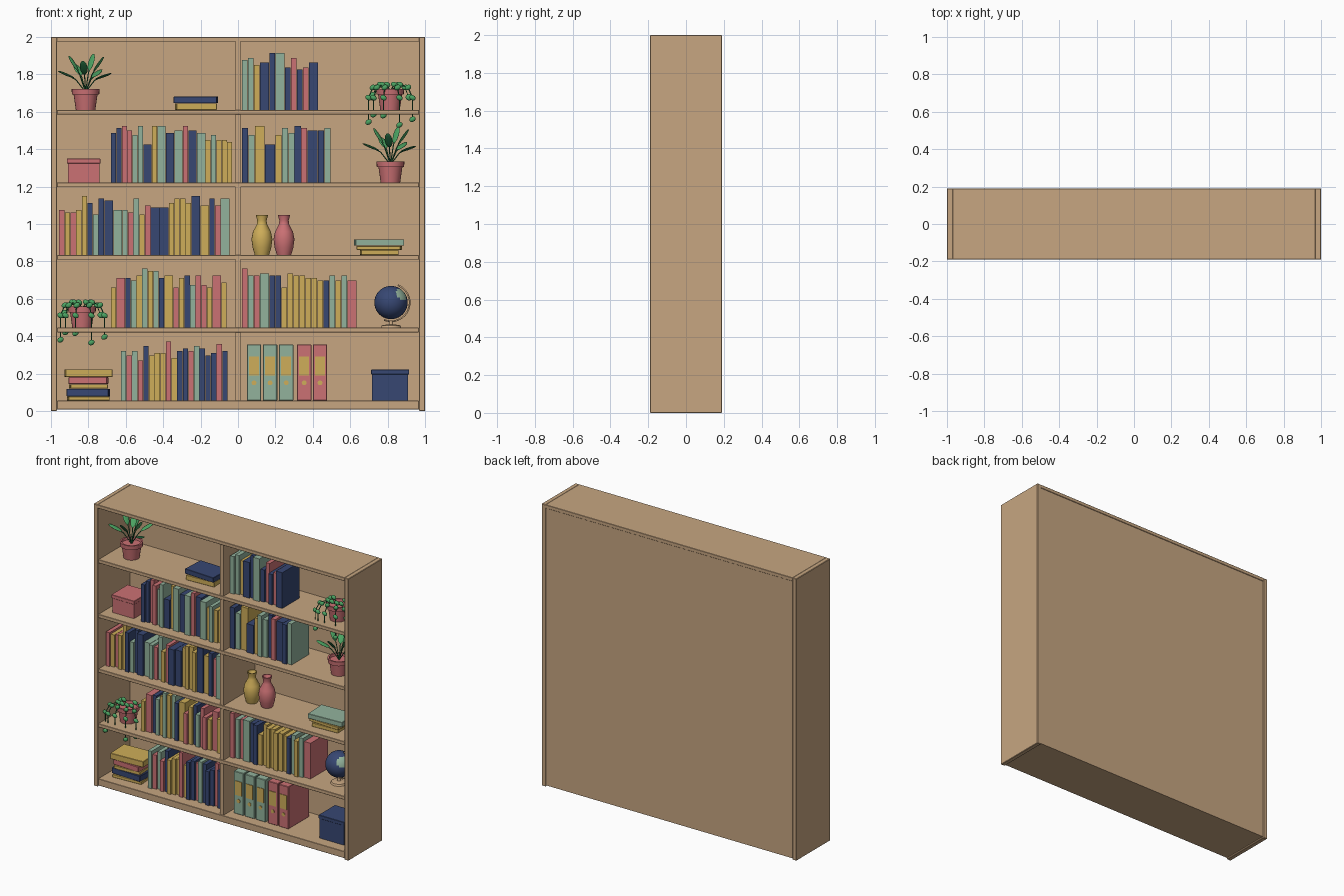
import bpy, bmesh, math
from mathutils import Vector, Matrix, Quaternion

if "Cube" in bpy.data.objects:
    bpy.data.objects.remove(bpy.data.objects["Cube"])


def mat(name, rgb):
    m = bpy.data.materials.new(name)
    m.diffuse_color = (*rgb, 1)
    m.use_nodes = True
    m.node_tree.nodes["Principled BSDF"].inputs["Base Color"].default_value = m.diffuse_color
    return m


WOOD = mat("oak_wood", (0.57, 0.38, 0.22))
RED = mat("dusty_red", (0.60, 0.165, 0.175))
NAVY = mat("navy_blue", (0.038, 0.063, 0.17))
TEAL = mat("sage_teal", (0.29, 0.45, 0.335))
GOLD = mat("mustard_gold", (0.62, 0.42, 0.10))
LEAF = mat("leaf_green", (0.07, 0.36, 0.12))
DARK = mat("dark_leaf_green", (0.02, 0.16, 0.055))
COLOURS = {"r": RED, "n": NAVY, "t": TEAL, "g": GOLD}


def finish(name, bm, material, smooth=False):
    me = bpy.data.meshes.new(name)
    bmesh.ops.recalc_face_normals(bm, faces=bm.faces)
    bm.to_mesh(me)
    bm.free()
    ob = bpy.data.objects.new(name, me)
    bpy.context.collection.objects.link(ob)
    me.materials.append(material)
    if smooth:
        bpy.ops.object.select_all(action="DESELECT")
        bpy.context.view_layer.objects.active = ob
        ob.select_set(True)
        bpy.ops.object.shade_smooth_by_angle(angle=math.radians(40))
    return ob


def box(name, x0, x1, y0, y1, z0, z1, material, turn=0, bevel=0):
    bm = bmesh.new()
    bmesh.ops.create_cube(bm, size=1)
    centre = Matrix.Translation(((x0 + x1) / 2, (y0 + y1) / 2, (z0 + z1) / 2))
    scale = Matrix.Diagonal((x1 - x0, y1 - y0, z1 - z0, 1))
    bm.transform(centre @ Matrix.Rotation(turn, 4, "Z") @ scale)
    if bevel:
        bmesh.ops.bevel(bm, geom=bm.edges[:], offset=bevel, segments=1, affect="EDGES")
    return finish(name, bm, material)


def lathe(name, profile, loc, material, steps=24):
    bm = bmesh.new()
    vs = [bm.verts.new((r, 0, z)) for r, z in profile]
    es = [bm.edges.new(p) for p in zip(vs, vs[1:])]
    bmesh.ops.spin(bm, geom=vs + es, cent=(0, 0, 0), axis=(0, 0, 1),
                   angle=2 * math.pi, steps=steps)
    bmesh.ops.remove_doubles(bm, verts=bm.verts, dist=1e-5)
    bm.transform(Matrix.Translation(loc))
    return finish(name, bm, material, True)


def tube(name, points, radius, material):
    cu = bpy.data.curves.new(name, "CURVE")
    cu.dimensions = "3D"
    cu.bevel_depth = radius
    cu.bevel_resolution = 1
    cu.use_fill_caps = True
    sp = cu.splines.new("POLY")
    sp.points.add(len(points) - 1)
    for p, co in zip(sp.points, points):
        p.co = (*co, 1)
    cu.materials.append(material)
    ob = bpy.data.objects.new(name, cu)
    bpy.context.collection.objects.link(ob)


def blob(name, loc, size, rot, material):
    bm = bmesh.new()
    bmesh.ops.create_uvsphere(bm, u_segments=10, v_segments=8, radius=1)
    bm.transform(Matrix.Translation(loc) @ rot.to_matrix().to_4x4()
                 @ Matrix.Diagonal((*size, 1)))
    return finish(name, bm, material, True)


# Cabinet
for s, side in ((-1, "left"), (1, "right")):
    box(side + "_side", min(s, s * .968), max(s, s * .968), -.19, .19, 0, 2, WOOD, bevel=.003)
box("top_board", -.97, .97, -.19, .19, 1.975, 2, WOOD, bevel=.002)
box("back_panel", -.97, .97, .172, .186, .008, 1.99, WOOD)
box("bottom_board", -.967, .967, -.187, .175, .008, .056, WOOD, bevel=.002)
FLOORS = [.056, .446, .834, 1.222, 1.61]
for z in FLOORS[1:]:
    box("shelf", -.967, .967, -.185, .175, z - .025, z, WOOD, bevel=.002)
for z0, z1 in zip(FLOORS, [z - .025 for z in FLOORS[1:]] + [1.975]):
    box("divider", -.013, .013, -.182, .175, z0, z1, WOOD)


# Upright books: letter gives colour, capital a thick book, digit the height
def book_row(x0, x1, z, colours, heights):
    widths = [1.6 if c.isupper() else 1 for c in colours]
    unit = (x1 - x0) / sum(widths)
    x = x0
    for i, (c, h, w) in enumerate(zip(colours, heights, widths)):
        y = -.105 + .012 * (i * 7 % 5 - 2) / 2
        box("book", x + .001, x + w * unit - .001, y, y + .195, z,
            z + .203 + .0125 * int(h), COLOURS[c.lower()])
        x += w * unit


book_row(.02, .43, FLOORS[4], "ttgNnTnrnrN", "56348826124")
book_row(-.68, -.03, FLOORS[3], "nnrrttNgTNTrNTgtggg", "5786480885686524221")
book_row(.02, .495, FLOORS[3], "ntGNgttnrNnt", "748047587667")
book_row(-.957, -.045, FLOORS[2], "rgrggntnNTtrtgrNNggggNGnrT", "32239618733281544688695858")
book_row(-.68, -.06, FLOORS[1], "gRntgtgtnGrgntrrgRg", "1554698856156262163")
book_row(.02, .635, FLOORS[1], "rtrTnngggggggntgtR", "966766176655446464")
book_row(-.627, -.055, FLOORS[0], "trtrngggrgnnrtnnnrn", "5351734492565763485")


# Flat stacks, listed bottom to top as (colour, width, thickness)
def stack(cx, z, books):
    for i, (c, w, t) in enumerate(books):
        turn = .05 * (-1) ** i
        box("lying_book", cx - w / 2, cx + w / 2, -.11, .055, z, z + t - .001,
            COLOURS[c], turn, .002)
        z += t


stack(-.225, FLOORS[4], [("g", .215, .036), ("n", .23, .036)])
stack(.755, FLOORS[2], [("g", .20, .028), ("g", .235, .022), ("t", .26, .035)])
stack(-.8, FLOORS[0], [("g", .22, .022), ("n", .225, .042), ("g", .20, .024),
                       ("r", .205, .038), ("g", .25, .042)])

# Binders with a label and a finger hole
for x, m in ((.047, TEAL), (.133, TEAL), (.219, TEAL), (.315, RED), (.4, RED)):
    z = FLOORS[0]
    box("binder", x, x + .077, -.115, .12, z, z + .3, m, bevel=.003)
    box("binder_label", x + .012, x + .065, -.119, -.113, z + .135, z + .235, GOLD)
    bm = bmesh.new()
    bmesh.ops.create_cone(bm, cap_ends=True, segments=16, radius1=.013, radius2=.013, depth=.006)
    bm.transform(Matrix.Translation((x + .0385, -.116, z + .095))
                 @ Matrix.Rotation(math.pi / 2, 4, "X"))
    finish("binder_hole", bm, GOLD)

# Storage boxes with lids
for x0, x1, z, h, m in ((-.91, -.74, FLOORS[3], .127, RED), (.717, .91, FLOORS[0], .165, NAVY)):
    box("storage_box", x0, x1, -.11, .065, z, z + h - .02, m)
    box("storage_lid", x0 - .005, x1 + .005, -.115, .07, z + h - .025, z + h, m, bevel=.002)

# Vases
VASE = [(0, 0), (.038, 0), (.05, .04), (.056, .085), (.048, .125), (.027, .165),
        (.025, .185), (.033, .213), (.027, .213), (.019, .185), (0, .17)]
lathe("gold_vase", VASE, (.128, -.025, FLOORS[2]), GOLD)
lathe("red_vase", VASE, (.246, -.025, FLOORS[2]), RED)

# Globe with one painted land mass, arc and stand
gx, gy, gz = .818, -.035, .58
bm = bmesh.new()
bmesh.ops.create_uvsphere(bm, u_segments=32, v_segments=20, radius=.089)
land = Vector((.68, -.52, .52)).normalized()
for f in bm.faces:
    if f.calc_center_median().normalized().dot(land) > .90:
        f.material_index = 1
bm.transform(Matrix.Translation((gx, gy, gz)))
finish("globe", bm, NAVY, True).data.materials.append(TEAL)
arc = [math.radians(68 - 10 * i) for i in range(19)]
tube("globe_arc", [(gx + .1 * math.cos(a), gy, gz + .1 * math.sin(a)) for a in arc], .005, WOOD)
lathe("globe_stand", [(0, 0), (.055, 0), (.05, .012), (.012, .018), (.008, .036), (0, .036)],
      (gx, gy, FLOORS[1]), WOOD)

# Plant pots
POT = [(0, 0), (.052, 0), (.064, .082), (.073, .082), (.075, .112), (.064, .112),
       (.061, .095), (0, .095)]


# Broad-leaved plant: (sideways, forward, up) of each leaf middle above the soil
def leafy_plant(cx, z):
    base = Vector((cx, -.03, z + .095))
    lathe("plant_pot", POT, (cx, -.03, z), RED)
    leaves = [(-.105, -.03, .095), (-.065, .03, .155), (-.01, -.07, .13), (.03, .03, .16),
              (.07, -.02, .15), (.095, -.04, .085), (-.04, .08, .12), (.06, .09, .10)]
    for i, co in enumerate(leaves):
        tip = Vector(co)
        out = (tip - Vector((0, 0, .05))).normalized()
        rot = out.to_track_quat("X", "Z")
        m = DARK if i % 3 == 2 else LEAF
        blob("broad_leaf", base + tip, (.05, .021, .006), rot, m)
        tube("leaf_stem", [base, base + tip * .5 + Vector((0, 0, .02)), base + tip], .003, DARK)


leafy_plant(-.815, FLOORS[4])
leafy_plant(.815, FLOORS[3])


# Trailing plant: vines arch over the rim and hang down
def trailing_plant(cx, z):
    base = Vector((cx, -.04, z + .1))
    lathe("plant_pot", POT, (cx, -.04, z), RED)
    vines = [(-.115, -.09, -.165), (-.088, -.10, -.125), (-.035, -.10, -.13), (.05, -.10, -.18),
             (.12, -.085, -.15), (.10, .03, -.03), (-.095, .03, -.02)]
    for dx, dy, drop in vines:
        edge = Vector((dx, dy, 0))
        path = [base, base + edge * .45 + Vector((0, 0, .035)),
                base + edge * .8 + Vector((0, 0, .02)),
                base + edge + Vector((0, 0, -.035)), base + edge + Vector((0, 0, drop))]
        tube("vine", path, .003, DARK)
        for i, p in enumerate(path[1:]):
            rot = Quaternion((0, 1, 0), .5 * (-1) ** i)
            blob("vine_leaf", p, (.019, .012, .014), rot, LEAF)


trailing_plant(.813, FLOORS[4])
trailing_plant(-.834, FLOORS[1])
